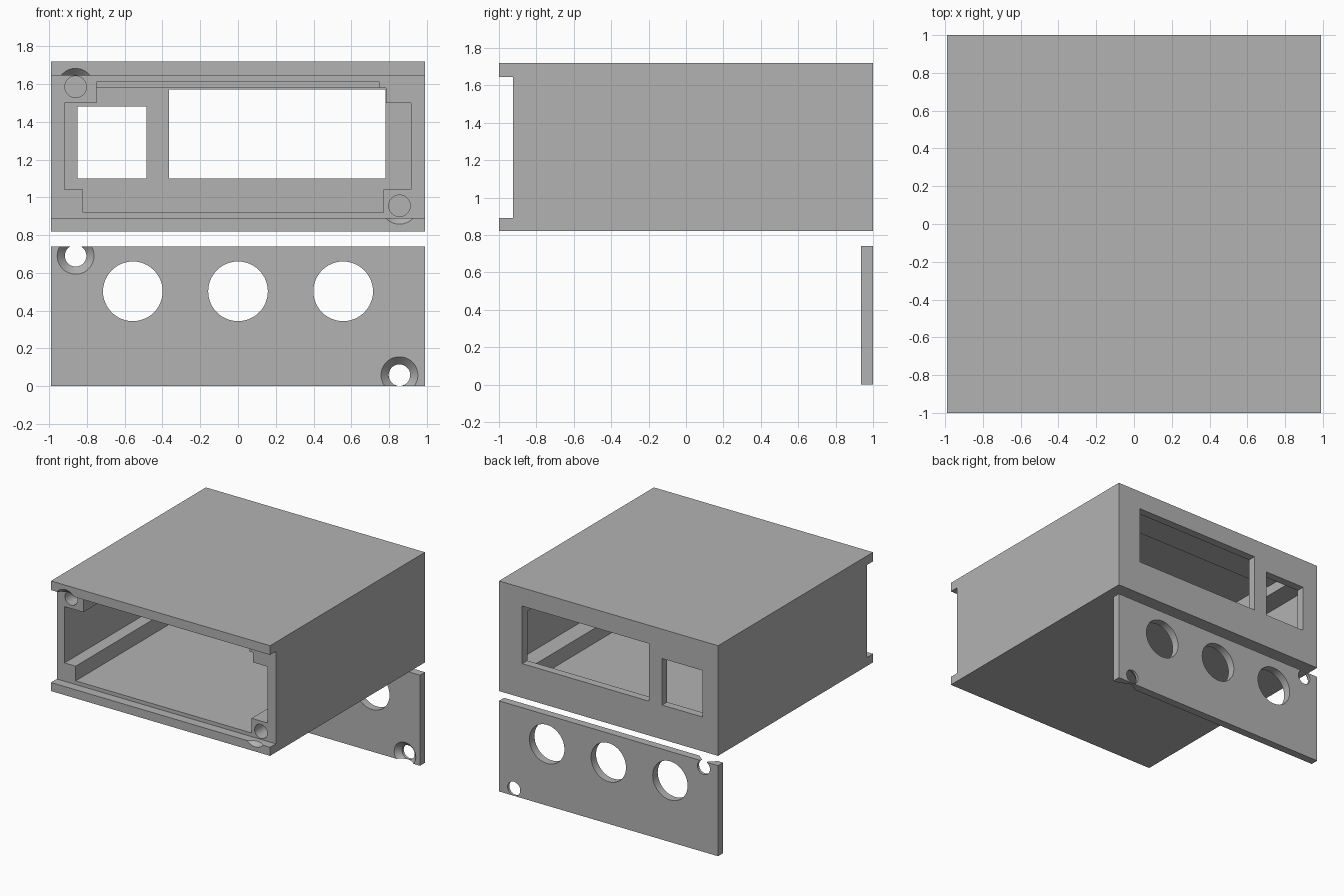
import bpy
import bmesh
from math import radians
from mathutils import Matrix

if "Cube" in bpy.data.objects:
    bpy.data.objects.remove(bpy.data.objects["Cube"], do_unlink=True)

grey = bpy.data.materials.new("plain grey")
grey.use_nodes = True
colour = (0.45, 0.45, 0.45, 1)
grey.diffuse_color = colour
grey.node_tree.nodes["Principled BSDF"].inputs["Base Color"].default_value = colour


def finish(name, bm):
    bmesh.ops.recalc_face_normals(bm, faces=bm.faces)
    mesh = bpy.data.meshes.new(name)
    bm.to_mesh(mesh)
    bm.free()
    mesh.materials.append(grey)
    obj = bpy.data.objects.new(name, mesh)
    bpy.context.collection.objects.link(obj)
    return obj


def prism(name, outline, y0, y1):
    """Extrude an (x, z) outline from y0 to y1."""
    bm = bmesh.new()
    face = bm.faces.new([bm.verts.new((x, y0, z)) for x, z in outline])
    ext = bmesh.ops.extrude_face_region(bm, geom=[face])
    verts = [v for v in ext["geom"] if isinstance(v, bmesh.types.BMVert)]
    bmesh.ops.translate(bm, verts=verts, vec=(0, y1 - y0, 0))
    return finish(name, bm)


def box(name, x0, x1, y0, y1, z0, z1):
    return prism(name, [(x0, z0), (x1, z0), (x1, z1), (x0, z1)], y0, y1)


def cone(name, x, z, y0, y1, r0, r1):
    """Round cutter along y with radius r0 at y0 and r1 at y1."""
    bm = bmesh.new()
    bmesh.ops.create_cone(bm, cap_ends=True, segments=48, radius1=r0, radius2=r1,
                          depth=y1 - y0,
                          matrix=Matrix.Translation((x, (y0 + y1) / 2, z))
                          @ Matrix.Rotation(radians(-90), 4, "X"))
    return finish(name, bm)


def cut(target, cutter):
    mod = target.modifiers.new("cut", "BOOLEAN")
    mod.operation = "DIFFERENCE"
    mod.solver = "EXACT"
    mod.object = cutter
    bpy.context.view_layer.objects.active = target
    bpy.ops.object.modifier_apply(modifier=mod.name)
    bpy.data.objects.remove(cutter, do_unlink=True)


def screw_hole(target, x, z, front, end):
    """Straight hole with a countersink opening towards the front."""
    cut(target, cone("bore", x, z, front - 0.02, end, 0.057, 0.057))
    cut(target, cone("countersink", x, z, front - 0.01, front + 0.045, 0.107, 0.055))


# Case shell with a slot across the front for the lid
case = box("case", -0.99, 0.99, -1, 1, 0.82, 1.72)
cut(case, box("lid_slot", -1.1, 1.1, -1.1, -0.925, 0.89, 1.645))

# Hollow interior, leaving a rail in each corner
cavity = [(-0.82, 0.92), (0.77, 0.92), (0.77, 1.04), (0.915, 1.04),
          (0.915, 1.5), (0.785, 1.5), (0.785, 1.58), (-0.75, 1.58),
          (-0.75, 1.5), (-0.92, 1.5), (-0.92, 1.04), (-0.82, 1.04)]
cut(case, prism("cavity", cavity, -0.95, 0.935))
cut(case, box("ceiling_recess", -0.75, 0.75, -0.95, 0.7, 1.5, 1.61))

# Windows through the rear wall
cut(case, box("small_window", -0.85, -0.485, 0.9, 1.1, 1.1, 1.48))
cut(case, box("large_window", -0.365, 0.78, 0.9, 1.1, 1.1, 1.57))

# Screw holes in two opposite corners
for x, z in ((-0.86, 1.585), (0.855, 0.955)):
    screw_hole(case, x, z, -1, -0.5)

# Loose lid plate with three round openings
lid = box("lid_plate", -0.99, 0.99, 0.935, 1, 0, 0.74)
for x in (-0.557, 0, 0.557):
    cut(lid, cone("round_opening", x, 0.502, 0.8, 1.1, 0.158, 0.158))
for x, z in ((-0.86, 0.69), (0.855, 0.058)):
    screw_hole(lid, x, z, 0.935, 1.1)

# Smooth the round walls, keep all corners sharp
bpy.ops.object.select_all(action="DESELECT")
for obj in (case, lid):
    obj.select_set(True)
bpy.context.view_layer.objects.active = case
bpy.ops.object.shade_smooth_by_angle(angle=radians(25))
